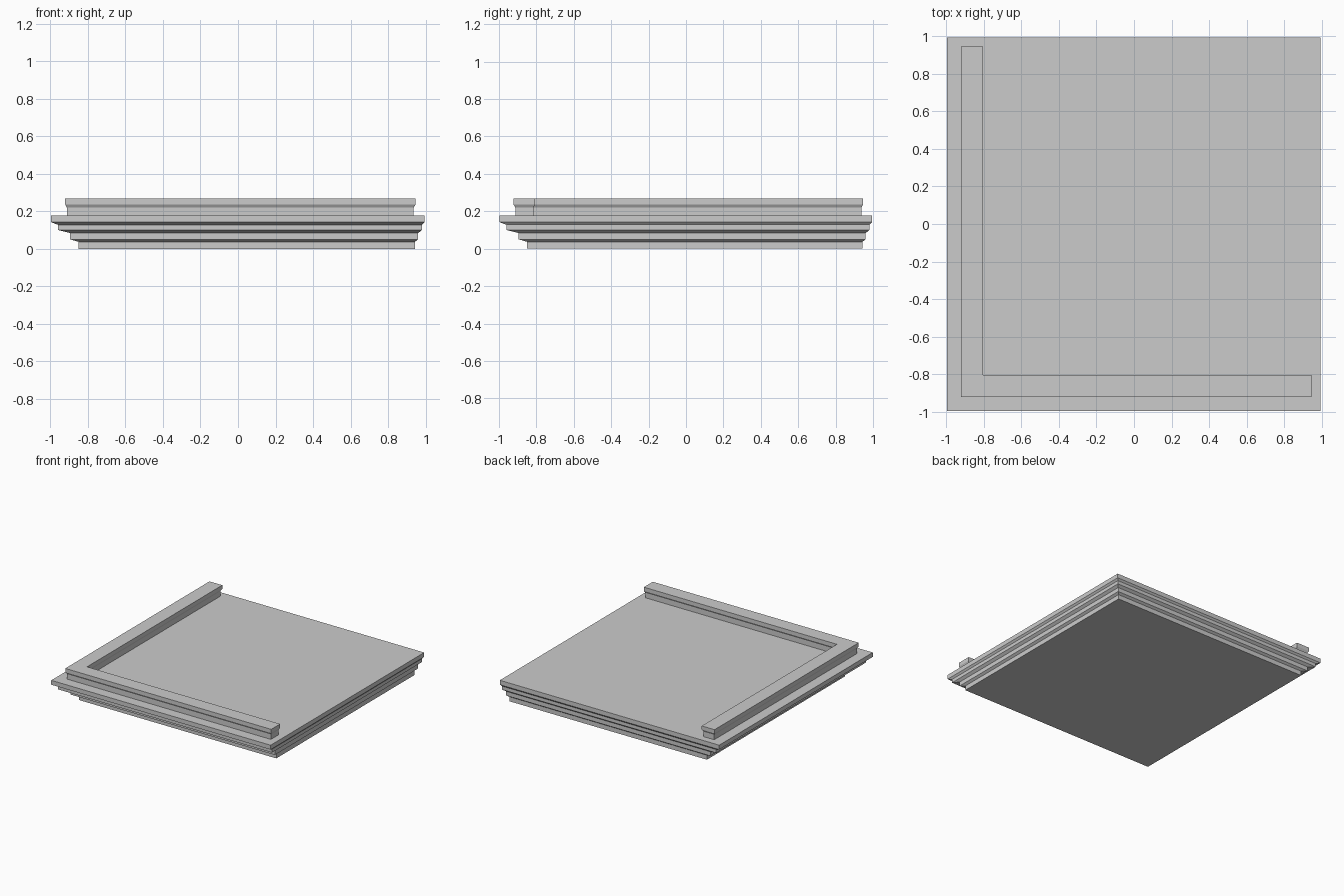
import bpy
import bmesh

if "Cube" in bpy.data.objects:
    bpy.data.objects.remove(bpy.data.objects["Cube"])


def loft(name, rings):
    """Solid skinned through a stack of matching (outline, z) rings, capped at both ends."""
    bm = bmesh.new()
    loops = [[bm.verts.new((x, y, z)) for x, y in outline] for outline, z in rings]
    for low, high in zip(loops, loops[1:]):
        n = len(low)
        for i in range(n):
            j = (i + 1) % n
            bm.faces.new((low[i], low[j], high[j], high[i]))
    bm.faces.new(loops[0][::-1])
    bm.faces.new(loops[-1])
    bmesh.ops.recalc_face_normals(bm, faces=bm.faces)
    mesh = bpy.data.meshes.new(name)
    bm.to_mesh(mesh)
    bm.free()
    obj = bpy.data.objects.new(name, mesh)
    bpy.context.collection.objects.link(obj)
    return obj


def square(lo, hi):
    return [(lo, lo), (hi, lo), (hi, hi), (lo, hi)]


def l_shape(inset):
    """L outline along the left and front edges, shrunk by inset."""
    a, b, c = -0.922 + inset, 0.947 - inset, -0.806 - inset
    return [(a, a), (b, a), (b, c), (c, c), (c, b), (a, b)]


# Stepped slab: wider moulding on the left and front than on the right and back
steps = [  # low side, high side, bottom z, top z
    (-0.85, 0.943, 0.0, 0.037),
    (-0.895, 0.961, 0.05, 0.084),
    (-0.961, 0.981, 0.1, 0.128),
    (-0.997, 0.994, 0.142, 0.178),
]
loft("stepped_slab", [(square(lo, hi), z) for lo, hi, z0, z1 in steps for z in (z0, z1)])

# L-shaped raised rail with an overhanging cap
loft("corner_rail", [(l_shape(i), z) for i, z in
                     ((0.01, 0.178), (0.01, 0.219), (0.0, 0.236), (0.0, 0.267))])
